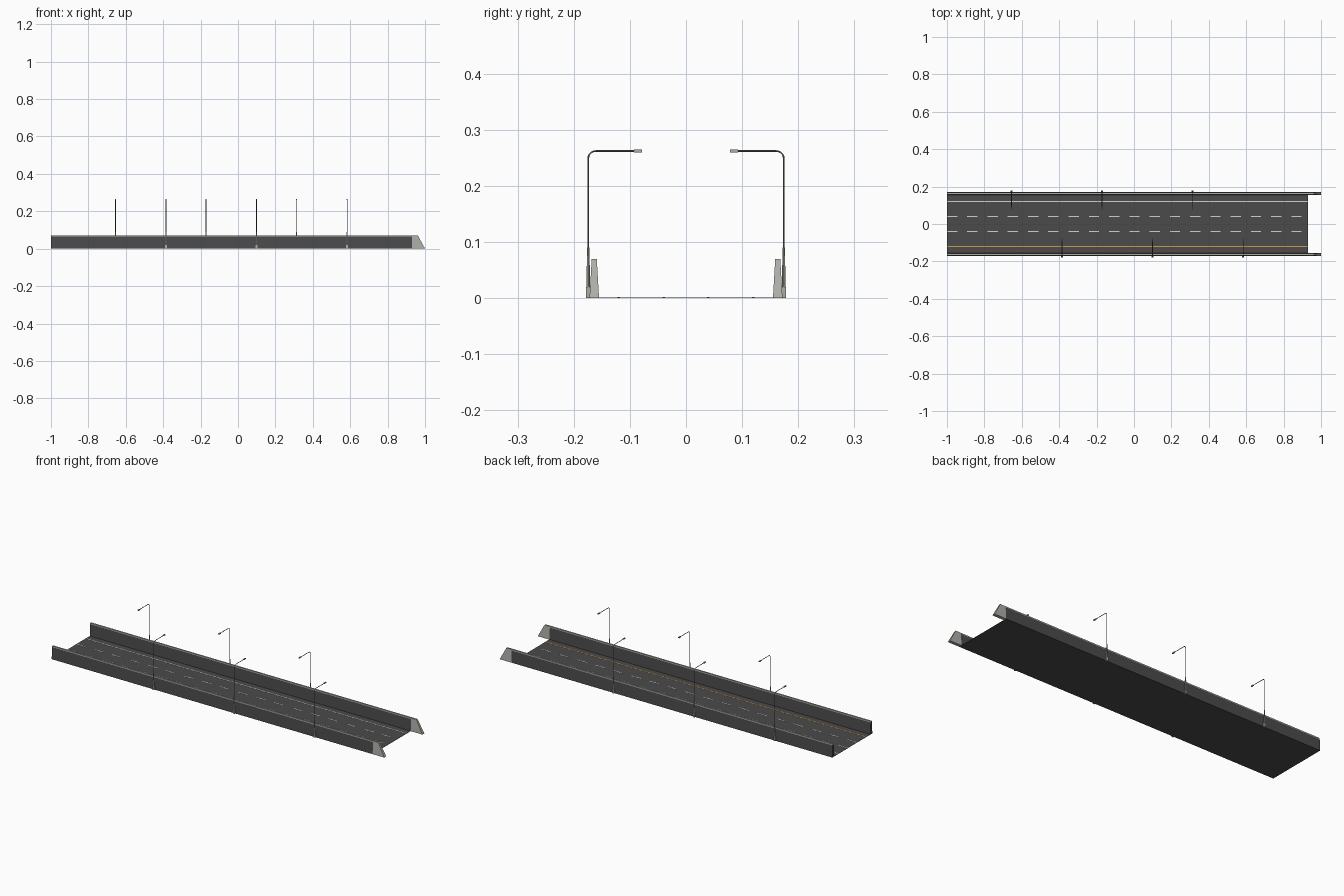
import bpy, bmesh, math

if "Cube" in bpy.data.objects:
    bpy.data.objects.remove(bpy.data.objects["Cube"])

def mat(name, c):
    m = bpy.data.materials.new(name)
    m.diffuse_color = (*c, 1)
    m.use_nodes = True
    m.node_tree.nodes["Principled BSDF"].inputs["Base Color"].default_value = m.diffuse_color
    return m

ASPHALT = mat("asphalt", (0.07, 0.07, 0.071))
CONCRETE = mat("concrete", (0.42, 0.42, 0.39))
METAL = mat("pole_metal", (0.17, 0.17, 0.17))
WHITE = mat("white_paint", (0.65, 0.65, 0.63))
ORANGE = mat("orange_paint", (0.65, 0.32, 0.06))

ROAD_END = 0.93

def add(name, bm, m):
    bmesh.ops.recalc_face_normals(bm, faces=bm.faces)
    me = bpy.data.meshes.new(name)
    bm.to_mesh(me)
    bm.free()
    me.materials.append(m)
    ob = bpy.data.objects.new(name, me)
    bpy.context.collection.objects.link(ob)
    return ob

def frustum(bm, lo, hi):
    """Solid between two rings of points with equal count."""
    a = [bm.verts.new(p) for p in lo]
    b = [bm.verts.new(p) for p in hi]
    n = len(a)
    bm.faces.new(a[::-1])
    bm.faces.new(b)
    for i in range(n):
        bm.faces.new((a[i], a[(i + 1) % n], b[(i + 1) % n], b[i]))

def rect(x0, x1, y0, y1, z):
    return [(x0, y0, z), (x1, y0, z), (x1, y1, z), (x0, y1, z)]

def box(bm, x0, x1, y0, y1, z0, z1):
    frustum(bm, rect(x0, x1, y0, y1, z0), rect(x0, x1, y0, y1, z1))

# road slab
bm = bmesh.new()
box(bm, -1, ROAD_END, -0.165, 0.165, 0, 0.001)
add("road", bm, ASPHALT)

# painted lines
def line(bm, x0, x1, y, w=0.0022):
    box(bm, x0, x1, y - w, y + w, 0.0008, 0.0016)

bm = bmesh.new()
line(bm, -1, ROAD_END, 0.12)
add("white_edge_line", bm, WHITE)
bm = bmesh.new()
line(bm, -1, ROAD_END, -0.12)
add("orange_edge_line", bm, ORANGE)
bm = bmesh.new()
for y in (-0.04, 0.04):
    for i in range(18):
        x = -1 + i * 0.1083
        line(bm, x, x + 0.055, y)
add("lane_dashes", bm, WHITE)

# barrier cross-section: inner and outer half at height z
def section(z):
    t = z / 0.07
    return 0.155 + 0.004 * t, 0.172 - 0.004 * t

def barrier(name, s, x_bottom, x_top, z0, z1, m):
    bm = bmesh.new()
    rings = []
    for z, (xa, xb) in ((z0, x_bottom), (z1, x_top)):
        i, o = section(z)
        rings.append(rect(xa, xb, s * i, s * o, z))
    frustum(bm, *rings)
    add(name, bm, m)

for s, side in ((-1, "front"), (1, "back")):
    barrier(side + "_wall", s, (-1, ROAD_END), (-1, ROAD_END), 0, 0.064, ASPHALT)
    barrier(side + "_wall_cap", s, (-1, ROAD_END), (-1, ROAD_END), 0.064, 0.07, CONCRETE)
    barrier(side + "_wall_end", s, (ROAD_END, 1.0), (ROAD_END, 0.962), 0, 0.07, CONCRETE)

# street lamps
def lamp(x, s, n):
    y = 0.1742
    bm = bmesh.new()
    ys = sorted((s * 0.170, s * 0.1785))
    box(bm, x - 0.005, x + 0.005, *ys, 0, 0.02)
    ring = lambda r, z: [(x + r * math.cos(a * math.pi / 4),
                          s * y + r * math.sin(a * math.pi / 4), z) for a in range(8)]
    frustum(bm, ring(0.003, 0.02), ring(0.0024, 0.09))
    add(f"lamp_base_{n}", bm, CONCRETE)
    # bent pole
    r, top = 0.013, 0.262
    pts = [(x, s * y, 0.085)]
    for k in range(6):
        a = k / 5 * math.pi / 2
        pts.append((x, s * (y - r + r * math.cos(a)), top - r + r * math.sin(a)))
    pts.append((x, s * 0.09, top))
    cu = bpy.data.curves.new(f"lamp_pole_{n}", 'CURVE')
    cu.dimensions = '3D'
    cu.bevel_depth = 0.0015
    cu.bevel_resolution = 2
    cu.use_fill_caps = True
    sp = cu.splines.new('POLY')
    sp.points.add(len(pts) - 1)
    for p, c in zip(sp.points, pts):
        p.co = (*c, 1)
    cu.materials.append(METAL)
    bpy.context.collection.objects.link(bpy.data.objects.new(f"lamp_pole_{n}", cu))
    # lamp head
    bm = bmesh.new()
    ys = sorted((s * 0.078, s * 0.093))
    box(bm, x - 0.003, x + 0.003, *ys, 0.2595, 0.2645)
    add(f"lamp_head_{n}", bm, CONCRETE)

for i in range(3):
    lamp(-0.385 + i * 0.484, -1, f"front_{i}")
    lamp(-0.655 + i * 0.484, 1, f"back_{i}")
